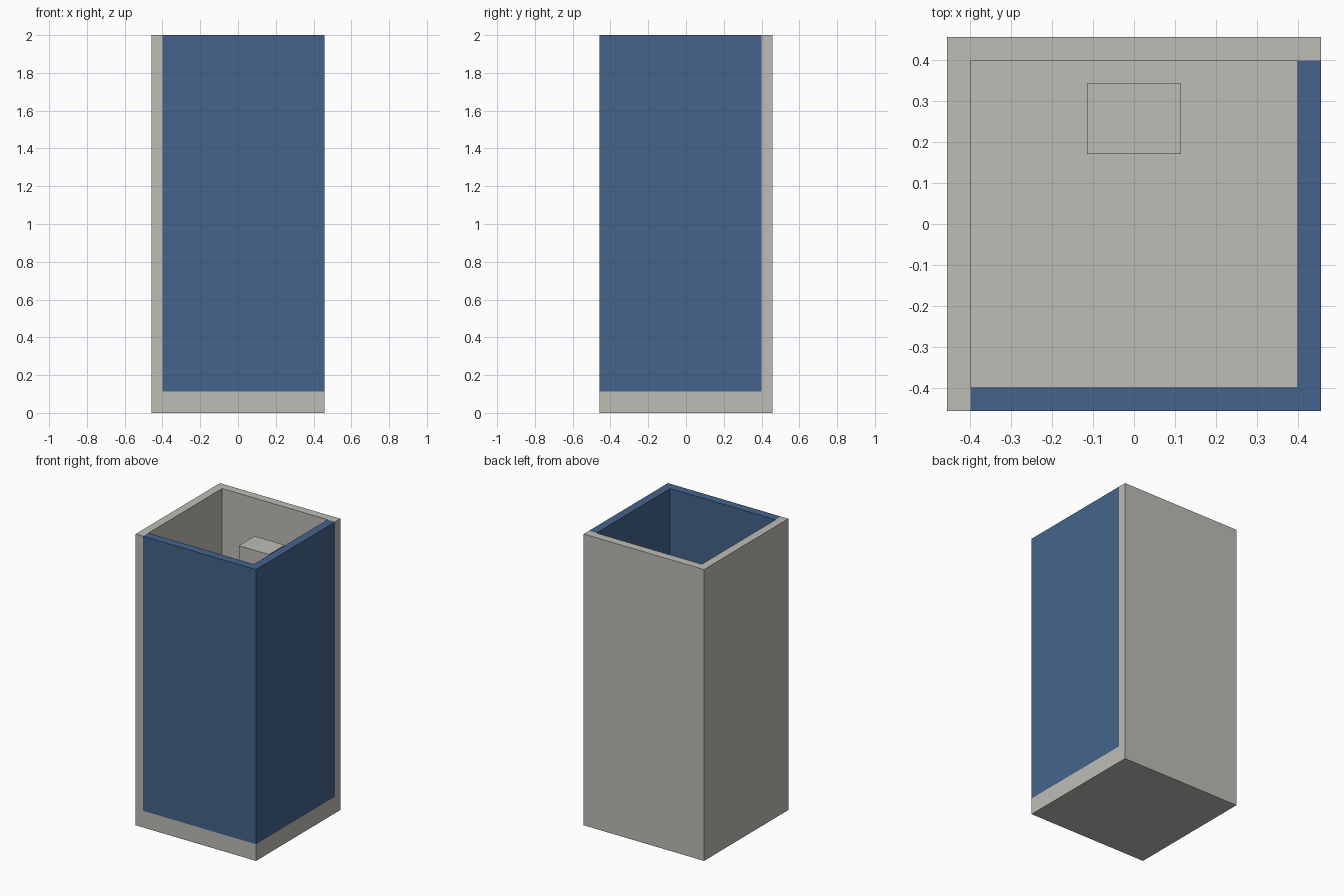
import bpy
import bmesh
from mathutils import Vector

if "Cube" in bpy.data.objects:
    bpy.data.objects.remove(bpy.data.objects["Cube"])

U = 2 / 35            # wall thickness, the module for every size
R = 8 * U             # outer half width
I = R - U             # inner half width
FLOOR = 2 * U         # height of the base slab
TOP = 2.0


def material(name, rgb):
    mat = bpy.data.materials.new(name)
    mat.diffuse_color = (*rgb, 1)
    mat.use_nodes = True
    mat.node_tree.nodes["Principled BSDF"].inputs["Base Color"].default_value = mat.diffuse_color
    return mat


grey = material("warm_grey", (0.515, 0.503, 0.468))
blue = material("glass_blue", (0.058, 0.127, 0.262))


def box(name, lo, hi, mat):
    """Axis-aligned box between two corners."""
    lo, hi = Vector(lo), Vector(hi)
    bm = bmesh.new()
    bmesh.ops.create_cube(bm, size=1)
    for v in bm.verts:
        v.co = (lo + hi) / 2 + v.co * (hi - lo)
    mesh = bpy.data.meshes.new(name)
    bm.to_mesh(mesh)
    bm.free()
    mesh.materials.append(mat)
    obj = bpy.data.objects.new(name, mesh)
    bpy.context.collection.objects.link(obj)
    return obj


# Base slab
box("base", (-R, -R, 0), (R, R, FLOOR), grey)

# Solid walls on the left and at the back
box("left_wall", (-R, -R, FLOOR), (-I, R, TOP), grey)
box("back_wall", (-I, I, FLOOR), (R, R, TOP), grey)

# Blue panels at the front and on the right
box("front_panel", (-I, -R, FLOOR), (R, -I, TOP), blue)
box("right_panel", (I, -I, FLOOR), (R, I, TOP), blue)

# Inner column standing one module off the back wall
box("inner_column", (-2 * U, I - 4 * U, FLOOR), (2 * U, I - U, 31 * U), grey)
